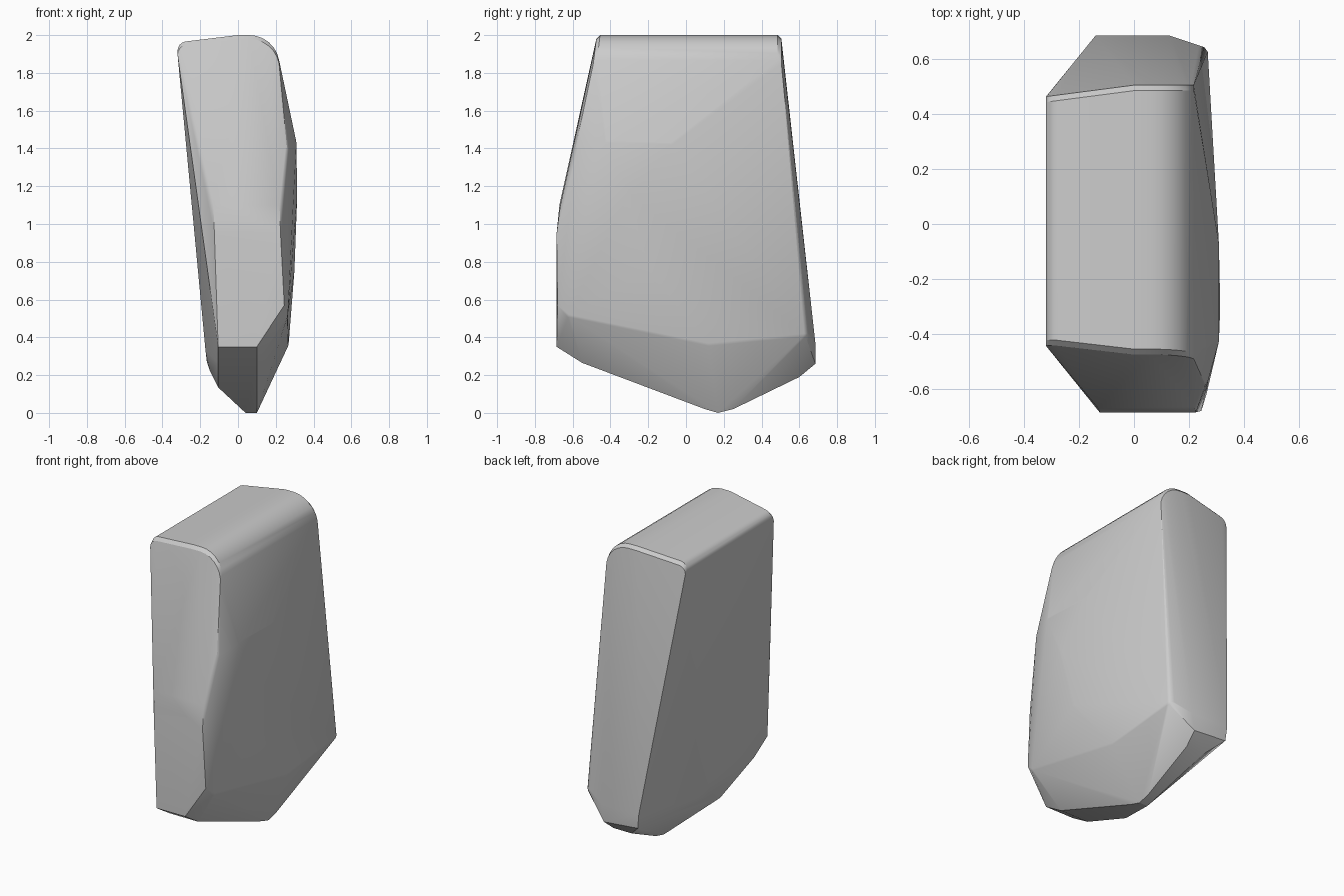
import bpy, bmesh, math
from mathutils import Vector

cube = bpy.data.objects.get("Cube")
if cube:
    bpy.data.objects.remove(cube, do_unlink=True)

bm = bmesh.new()


def point(x, y, z):
    bm.verts.new((x, y, z))


def ball(x, y, z, r):
    """Rounded corner: a small sphere whose outside joins the hull."""
    ret = bmesh.ops.create_icosphere(bm, subdivisions=2, radius=r)
    bmesh.ops.translate(bm, verts=ret["verts"], vec=Vector((x, y, z)))


def top_edge(cx, cz, r, start, end, steps):
    """Rounded long edge of the top, running from front to back."""
    for i in range(steps + 1):
        a = math.radians(start + (end - start) * i / steps)
        x, z = cx + r * math.cos(a), cz + r * math.sin(a)
        slant = 0.13 * min(x, 0)
        drop = 2 - z
        # Slightly inset rim at the crown
        for inset, dz in ((0.02, 0), (0, -0.02)):
            point(x, -0.475 - slant - 0.12 * drop + inset, z + dz)
            point(x, 0.505 + slant - inset, z + dz)


# Top: tight roll on one side, broad roll on the other
top_edge(0.06, 1.84, 0.16, 10, 90, 6)
top_edge(-0.27, 1.917, 0.05, 100, 180, 4)
top_edge(0, 2, 0, 0, 0, 1)

# Bulging broad side
for corner in ((0.285, -0.08, 1.42, 0.025), (0.285, -0.42, 1.43, 0.025),
               (0.245, -0.565, 1.4, 0.025), (0.285, -0.3, 1.15, 0.03),
               (0.27, -0.2, 0.75, 0.03), (0.235, -0.61, 0.52, 0.03),
               (0.24, 0.12, 0.37, 0.03), (0.235, 0.615, 0.42, 0.035)):
    ball(*corner)

# Front face and flat keel strip
for p in ((-0.13, -0.67, 1.1), (-0.125, -0.685, 0.95), (0.22, -0.665, 1.1),
          (0.225, -0.685, 0.95), (0.245, -0.68, 0.57),
          (-0.105, -0.685, 0.35), (0.1, -0.685, 0.35),
          (-0.105, -0.55, 0.265), (0.1, -0.55, 0.265),
          (-0.105, -0.2, 0.135), (0.04, 0.1, 0.02), (0.1, 0.1, 0.02),
          (0.04, 0.17, 0), (0.1, 0.17, 0), (0.04, 0.25, 0.02),
          (0.1, 0.25, 0.02)):
    point(*p)

# Back foot and lower curve of the flat broad side
for p in ((-0.14, 0.685, 0.37), (-0.13, 0.68, 0.28), (0.11, 0.685, 0.26),
          (0.13, 0.685, 0.37), (-0.03, 0.6, 0.19), (0.1, 0.6, 0.19),
          (-0.172, 0, 0.33), (-0.165, 0.1, 0.27), (-0.148, 0, 0.22)):
    point(*p)

# Wrap everything in one convex skin
hull = bmesh.ops.convex_hull(bm, input=bm.verts)
loose = {g for g in hull["geom_interior"] + hull["geom_unused"]
         if isinstance(g, bmesh.types.BMVert)}
bmesh.ops.delete(bm, geom=list(loose), context="VERTS")
inner = [v for v in bm.verts if not v.link_faces]
bmesh.ops.delete(bm, geom=inner, context="VERTS")
bmesh.ops.dissolve_limit(bm, angle_limit=math.radians(1),
                         verts=bm.verts, edges=bm.edges)
bmesh.ops.recalc_face_normals(bm, faces=bm.faces)

mesh = bpy.data.meshes.new("stone_slab")
bm.to_mesh(mesh)
bm.free()
stone = bpy.data.objects.new("stone_slab", mesh)
bpy.context.collection.objects.link(stone)
bpy.context.view_layer.objects.active = stone
stone.select_set(True)
bpy.ops.object.shade_smooth_by_angle(angle=math.radians(25))
